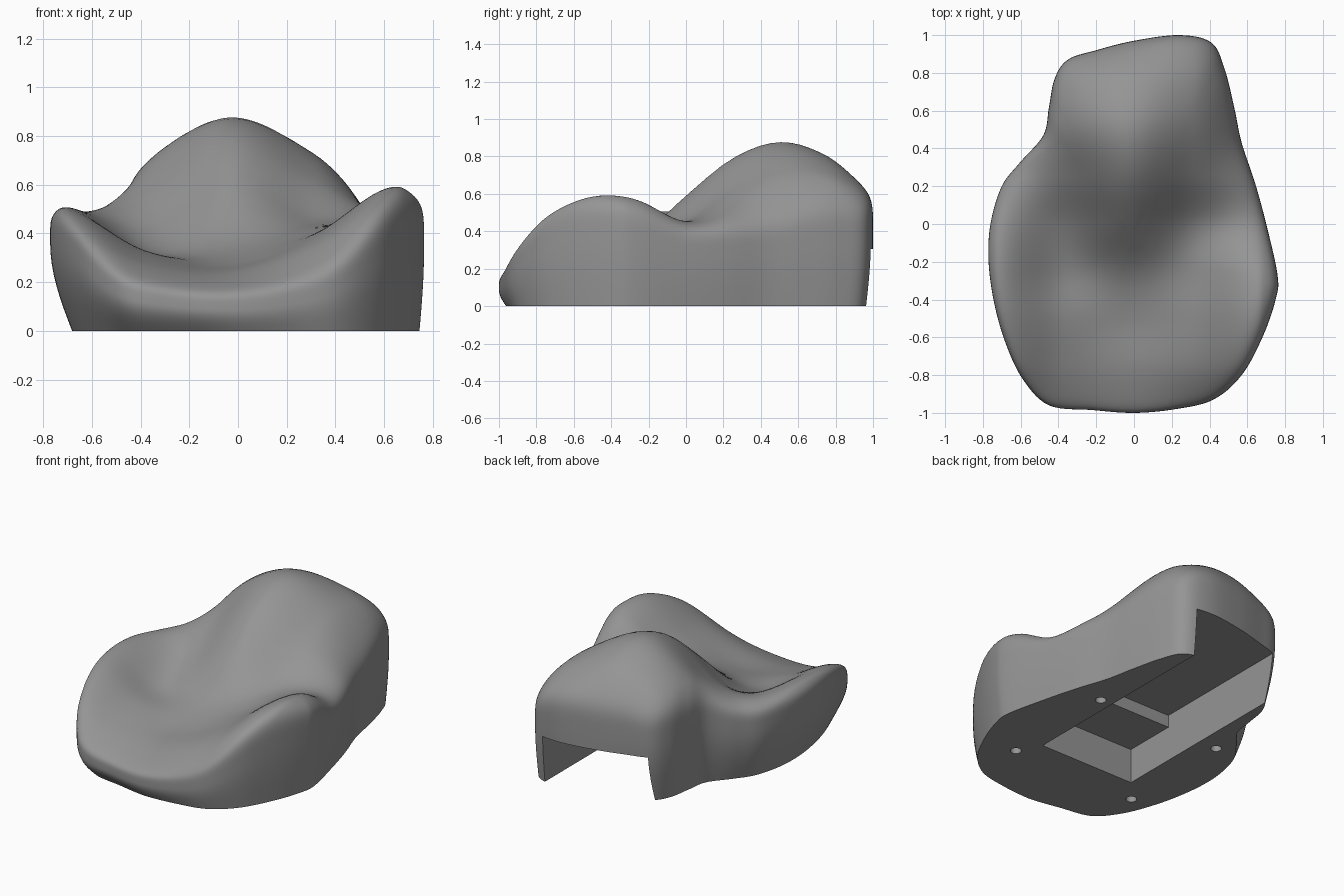
import bpy, bmesh, math
from mathutils import Vector, Matrix

default = bpy.data.objects.get("Cube")
if default:
    bpy.data.objects.remove(default, do_unlink=True)

# One grey for the whole moulded body
GREY = (0.30, 0.30, 0.30, 1)
grey = bpy.data.materials.new("mid_grey")
grey.use_nodes = True
grey.diffuse_color = GREY
grey.node_tree.nodes["Principled BSDF"].inputs["Base Color"].default_value = GREY


def spline(a, b, c, d, t):
    """Smooth curve between b and c, for numbers or vectors."""
    return b + (c - a) * (0.5 * t) + (a * 2 - b * 5 + c * 4 - d) * (0.5 * t * t) \
        + (b * 3 - a - c * 3 + d) * (0.5 * t * t * t)


def sample(values, position):
    """Smooth lookup in a list of evenly spaced values."""
    last = len(values) - 1
    position = min(max(position, 0), last)
    i = min(int(position), last - 1)
    picks = [values[min(max(i + k, 0), last)] for k in (-1, 0, 1, 2)]
    return spline(*picks, position - i)


# Plan outline, counter-clockwise from the middle of the front
OUTLINE = [
    (0, -1), (.22, -.98), (.42, -.93), (.57, -.8), (.68, -.6), (.75, -.4),
    (.76, -.27), (.7, 0), (.64, .22), (.57, .43), (.53, .62), (.48, .82),
    (.41, .96), (.24, 1), (0, .97), (-.2, .92), (-.35, .87), (-.42, .77),
    (-.45, .62), (-.48, .47), (-.6, .33), (-.7, .2), (-.76, 0), (-.77, -.2),
    (-.74, -.42), (-.68, -.63), (-.59, -.82), (-.45, -.96), (-.22, -.985),
]

# Height of the upper surface: rows from front to back, columns right to left
HEIGHTS = [
    [.35, .23, .20, .28, .49],
    [.47, .29, .25, .37, .61],
    [.53, .33, .28, .40, .65],
    [.55, .33, .37, .41, .60],
    [.54, .42, .59, .46, .48],
    [.51, .58, .79, .62, .48],
    [.48, .71, .88, .72, .46],
    [.46, .70, .83, .73, .50],
    [.40, .59, .70, .68, .45],
]
CENTRE = Vector((0, -0.05))
WALL_ROWS, TOP_ROWS, STEPS = 8, 34, 7


def height(p):
    rows = [sample(row, (p.x + 0.73) / 0.35) for row in HEIGHTS]
    return sample(rows, (p.y + 1) * 4)


def smooth_outline():
    pts = [Vector(p) for p in OUTLINE]
    n = len(pts)
    return [spline(*[pts[(i + k) % n] for k in (-1, 0, 1, 2)], s / STEPS)
            for i in range(n) for s in range(STEPS)]


def foot_scale(p):
    """How far the base is tucked in, most on the right side."""
    return 0.96 + 0.02 * max(0, p.x) + 0.01 * max(0, p.y) - 0.1 * max(0, -p.x)


def shoulder(p):
    """Widest level as a share of the local height, lowest at the front."""
    return 0.55 + 0.15 * max(0, -p.x) - 0.12 * max(0, -p.y) ** 4


def build_body():
    bm = bmesh.new()
    rim = smooth_outline()
    rings = []
    # Side wall, tucked in toward the ground
    for row in range(WALL_ROWS):
        t = row / WALL_ROWS
        ring = []
        for p in rim:
            foot = foot_scale(p)
            grow = foot + (1 - foot) * math.sin(t * math.pi / 2)
            q = CENTRE + (p - CENTRE) * grow
            ring.append(bm.verts.new((q.x, q.y, t * shoulder(p) * height(p))))
        rings.append(ring)
    # Rounded shoulder and dished upper surface
    for row in range(TOP_ROWS):
        r = 1 - (row / TOP_ROWS) ** 3
        rise = (1 - r ** 5) ** 0.2
        ring = []
        for p in rim:
            q = CENTRE + (p - CENTRE) * r
            lift = shoulder(p) + (1 - shoulder(p)) * rise
            ring.append(bm.verts.new((q.x, q.y, lift * height(q))))
        rings.append(ring)
    count = len(rim)
    for low, high in zip(rings, rings[1:]):
        for i in range(count):
            j = (i + 1) % count
            bm.faces.new((low[i], low[j], high[j], high[i]))
    tip = bm.verts.new((CENTRE.x, CENTRE.y, height(CENTRE)))
    for i in range(count):
        bm.faces.new((rings[-1][i], rings[-1][(i + 1) % count], tip))
    bm.faces.new(list(reversed(rings[0])))
    bmesh.ops.recalc_face_normals(bm, faces=bm.faces)
    return make_object("body", bm)


def make_object(name, bm):
    mesh = bpy.data.meshes.new(name)
    bm.to_mesh(mesh)
    bm.free()
    mesh.materials.append(grey)
    obj = bpy.data.objects.new(name, mesh)
    bpy.context.collection.objects.link(obj)
    return obj


def cut(body, name, bm):
    """Cut a shape out of the body and discard the cutter."""
    cutter = make_object(name, bm)
    cutter.hide_render = True
    mod = body.modifiers.new(name, "BOOLEAN")
    mod.operation = "DIFFERENCE"
    mod.solver = "EXACT"
    mod.object = cutter
    bpy.context.view_layer.objects.active = body
    bpy.ops.object.modifier_apply(modifier=mod.name)
    bpy.data.objects.remove(cutter, do_unlink=True)


def channel_box(start, end, top):
    """Box running backward under the body, open below."""
    bm = bmesh.new()
    size = Matrix.Diagonal((0.68, end - start, top + 0.1, 1))
    place = Matrix.Translation((0.003, (start + end) / 2, (top - 0.1) / 2))
    bmesh.ops.create_cube(bm, size=1, matrix=place @ size)
    return bm


body = build_body()

# Stepped channel, open at the back
cut(body, "channel_front", channel_box(-0.43, 1.3, 0.225))
cut(body, "channel_back", channel_box(-0.085, 1.3, 0.305))

# Four screw holes underneath
for sx in (-1, 1):
    for sy in (-1, 1):
        bm = bmesh.new()
        spot = Matrix.Translation((-0.02 + sx * 0.445, -0.19 + sy * 0.39, 0))
        bmesh.ops.create_cone(bm, cap_ends=True, segments=16, radius1=0.033,
                              radius2=0.033, depth=0.12, matrix=spot)
        cut(body, "screw_hole", bm)

bpy.ops.object.select_all(action="DESELECT")
body.select_set(True)
bpy.context.view_layer.objects.active = body
bpy.ops.object.shade_smooth_by_angle(angle=math.radians(40))
